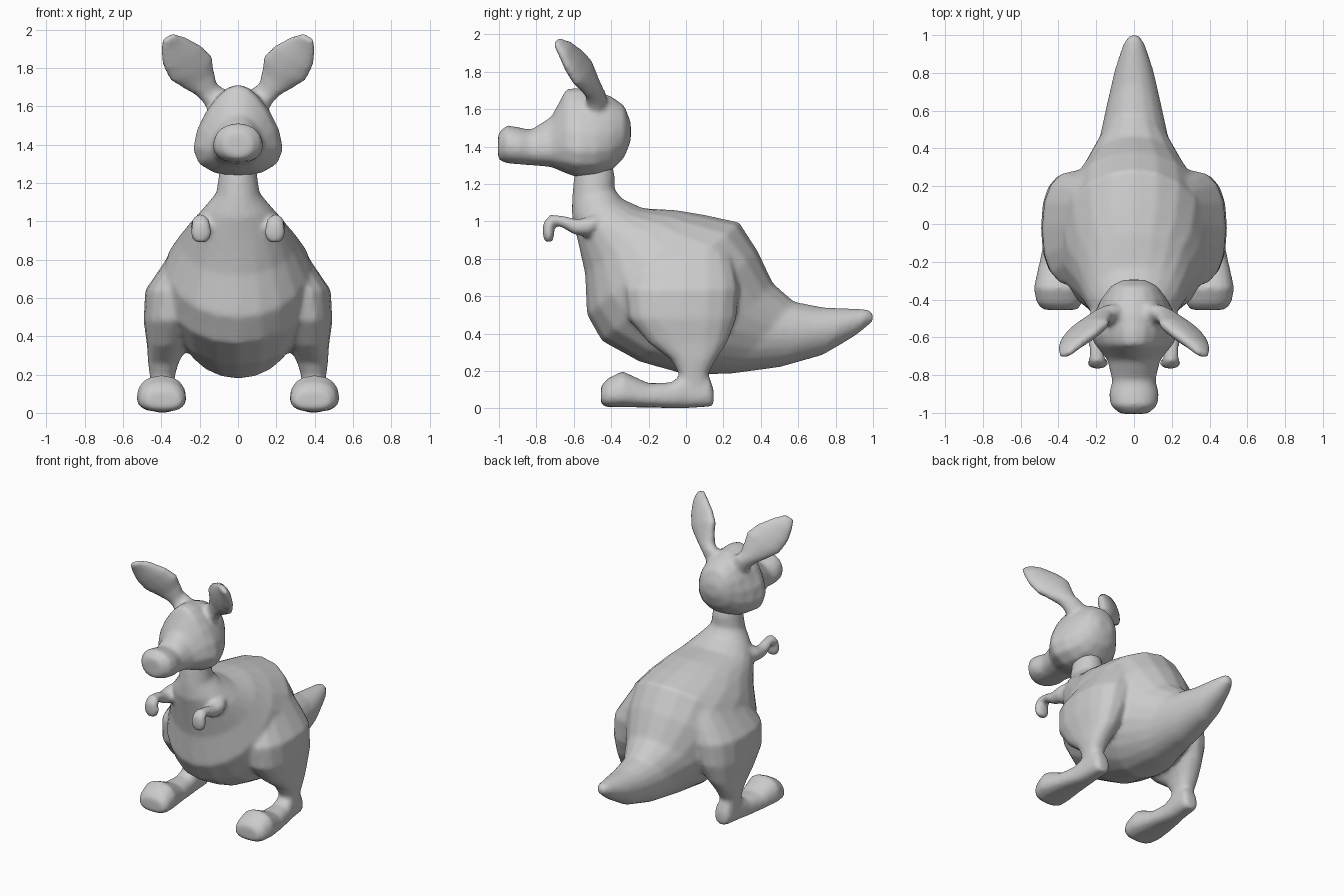
import bpy, bmesh, math
from mathutils import Vector


def loft(name, sections, n=16, mirror=False, p=2.0):
    """Skin rings given as (centre, side vector, up vector, taper)."""
    obs = []
    for side in ((1, -1) if mirror else (1,)):
        bm = bmesh.new()
        rings = []
        for c, u, v, k in sections:
            ring = []
            for i in range(n):
                a = 2 * math.pi * i / n
                s, t = math.sin(a), math.cos(a)
                s = math.copysign(abs(s) ** (2 / p), s)
                t = math.copysign(abs(t) ** (2 / p), t)
                q = Vector(c) + Vector(u) * s * (1 - k * t) + Vector(v) * t
                ring.append(bm.verts.new((q.x * side, q.y, q.z)))
            rings.append(ring)
        for a, b in zip(rings, rings[1:]):
            for i in range(n):
                j = (i + 1) % n
                bm.faces.new((a[i], a[j], b[j], b[i]))
        bm.faces.new(rings[0])
        bm.faces.new(rings[-1])
        bmesh.ops.recalc_face_normals(bm, faces=bm.faces)
        me = bpy.data.meshes.new(name)
        bm.to_mesh(me)
        bm.free()
        ob = bpy.data.objects.new(name, me)
        bpy.context.collection.objects.link(ob)
        obs.append(ob)
    return obs


def span(y1, z1, y2, z2, w, k=0.0, x=0.0):
    """Ring across the side view from an upper to a lower point."""
    return ((x, (y1 + y2) / 2, (z1 + z2) / 2), (w, 0, 0),
            (0, (y1 - y2) / 2, (z1 - z2) / 2), k)


def blend(parts, name):
    """Join parts and melt them into one smooth skin."""
    bpy.ops.object.select_all(action='DESELECT')
    for ob in parts:
        ob.select_set(True)
    bpy.context.view_layer.objects.active = parts[0]
    bpy.ops.object.join()
    ob = parts[0]
    ob.name = name
    m = ob.modifiers.new("skin", 'REMESH')
    m.mode, m.voxel_size, m.use_smooth_shade = 'VOXEL', 0.014, True
    s = ob.modifiers.new("soften", 'SMOOTH')
    s.factor, s.iterations = 0.5, 8


# neck, body and tail in one sweep
body = loft("body_and_tail", [span(*s) for s in [
    (-.42, 1.38, -.57, 1.36, .08),
    (-.38, 1.25, -.60, 1.23, .10),
    (-.38, 1.17, -.61, 1.12, .115),
    (-.34, 1.12, -.61, 1.02, .175),
    (-.23, 1.07, -.58, .90, .245),
    (-.05, 1.06, -.54, .72, .305),
    (.10, 1.035, -.53, .50, .375),
    (.285, .995, -.45, .36, .405),
    (.385, .84, -.25, .25, .38),
    (.465, .67, .0, .18, .285),
    (.58, .57, .24, .185, .19),
    (.74, .54, .50, .22, .145),
    (.87, .535, .73, .285, .105),
    (.98, .53, .90, .385, .06),
    (1.005, .50, .995, .46, .025)]], n=20)

# head with wide cheeks and a rounded muzzle
head = loft("head", [span(y, t, y, b, w, k) for y, t, b, w, k in [
    (-.295, 1.53, 1.43, .06, 0),
    (-.33, 1.62, 1.34, .125, .05),
    (-.40, 1.67, 1.27, .175, .2),
    (-.48, 1.70, 1.24, .205, .33),
    (-.58, 1.715, 1.235, .217, .42),
    (-.64, 1.71, 1.255, .19, .4),
    (-.72, 1.56, 1.29, .135, .3),
    (-.83, 1.49, 1.30, .115, .1),
    (-.90, 1.505, 1.305, .133, .1),
    (-.96, 1.515, 1.31, .125, .05),
    (-1.005, 1.47, 1.33, .075, 0)]], p=2.2)

# thighs and lower legs
leg = loft("leg", [((x, y, z), (rx, 0, 0), (0, ry, 0), 0) for x, y, z, rx, ry in [
    (.16, .02, .92, .10, .18),
    (.21, .01, .84, .14, .23),
    (.255, -.01, .75, .155, .275),
    (.305, -.025, .64, .18, .31),
    (.34, -.02, .48, .153, .29),
    (.37, .01, .35, .105, .21),
    (.39, .04, .26, .08, .12),
    (.395, .04, .19, .065, .08),
    (.39, .04, .08, .06, .085)]], mirror=True, p=2.4)

# long feet with wide toes
foot = loft("foot", [span(y, t, y, b, w, k, x) for y, t, b, w, x, k in [
    (.148, .10, .015, .04, .385, 0),
    (.125, .17, .008, .062, .385, .1),
    (.0, .19, .0, .07, .39, .1),
    (-.08, .14, .0, .08, .395, .1),
    (-.20, .135, .005, .10, .40, .12),
    (-.34, .20, .005, .13, .40, .15),
    (-.42, .16, .005, .12, .395, .12),
    (-.455, .12, .02, .09, .39, .1)]], n=14, mirror=True, p=2.5)

# ears: leaf blades leaning outwards and forwards
along = Vector((.22, -.23, .30)).normalized()
wide = Vector((.84, -.25, -.48)).normalized()
thick = along.cross(wide).normalized()
ear = loft("ear", [((x, y, z), wide * w, thick * t, 0) for x, y, z, w, t in [
    (.08, -.48, 1.60, .08, .07),
    (.125, -.48, 1.655, .07, .06),
    (.168, -.49, 1.69, .065, .05),
    (.21, -.52, 1.745, .10, .047),
    (.245, -.555, 1.80, .133, .05),
    (.29, -.60, 1.86, .12, .045),
    (.338, -.65, 1.925, .08, .033),
    (.365, -.695, 1.965, .035, .018)]], n=12, mirror=True)

# short arms with drooping paws
arm = loft("arm", [((x, y, z), (rx, 0, 0), (0, vy, vz), 0) for x, y, z, rx, vy, vz in [
    (.12, -.42, 1.0, .09, .02, .06),
    (.18, -.51, .975, .07, .015, .06),
    (.20, -.59, .97, .046, .01, .042),
    (.20, -.66, 1.0, .038, .01, .03),
    (.195, -.71, 1.008, .044, -.018, .03),
    (.192, -.735, .98, .052, -.03, .012),
    (.192, -.735, .935, .06, -.033, 0),
    (.192, -.735, .90, .045, -.026, 0),
    (.192, -.735, .887, .025, -.015, 0)]], n=12, mirror=True)

blend(body + leg + foot + arm, "body_with_limbs_and_tail")
blend(head + ear, "head_with_ears")
